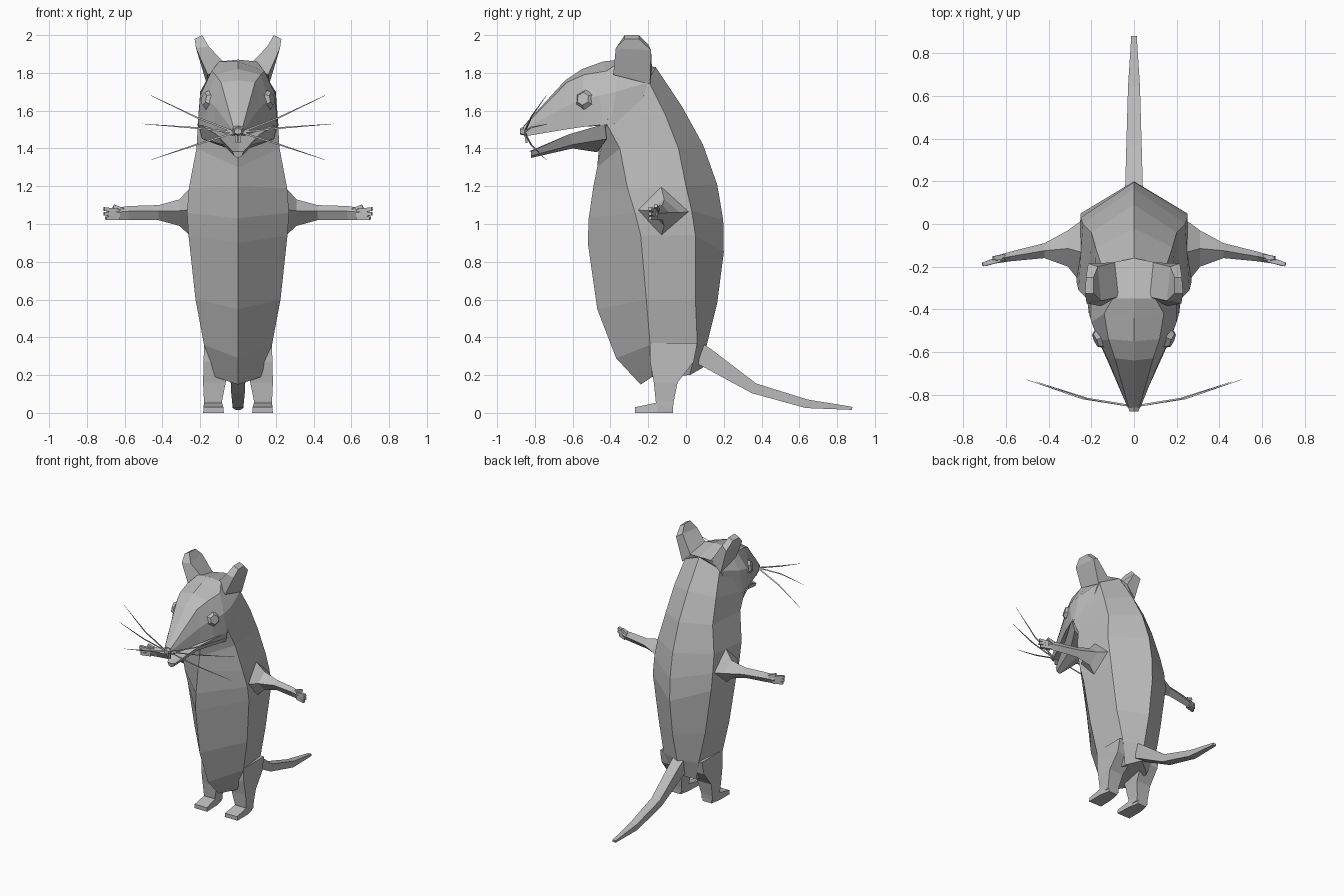
import bpy, bmesh, math
from mathutils import Vector, Matrix

fur = bpy.data.materials.new("grey_fur")
fur.diffuse_color = (0.5, 0.5, 0.5, 1)


def finish(name, bm):
    bmesh.ops.recalc_face_normals(bm, faces=bm.faces)
    me = bpy.data.meshes.new(name)
    bm.to_mesh(me)
    bm.free()
    me.materials.append(fur)
    ob = bpy.data.objects.new(name, me)
    bpy.context.collection.objects.link(ob)
    return ob


def loft(name, rings, side=1):
    """Skin a list of point rings and cap both ends."""
    bm = bmesh.new()
    vs = [[bm.verts.new((x * side, y, z)) for x, y, z in r] for r in rings]
    n = len(vs[0])
    for a, b in zip(vs, vs[1:]):
        for i in range(n):
            j = (i + 1) % n
            bm.faces.new((a[i], a[j], b[j], b[i]))
    bm.faces.new(vs[0])
    bm.faces.new(vs[-1])
    return finish(name, bm)


def whole(half):
    """Mirror a half ring whose first and last points lie on x = 0."""
    return half + [(-x, y, z) for x, y, z in half[-2:0:-1]]


def tube(name, path, side=1, n=4):
    """Path entries are (centre, half width, half height)."""
    pts = [Vector(p[0]) for p in path]
    rings = []
    for i, (c, w, h) in enumerate(path):
        d = (pts[min(i + 1, len(pts) - 1)] - pts[max(i - 1, 0)]).normalized()
        across = d.cross(Vector((0, 0, 1))).normalized()
        up = across.cross(d)
        k = math.sqrt(2) if n == 4 else 1
        ring = []
        for j in range(n):
            a = math.tau * (j + 0.5) / n
            ring.append(tuple(pts[i] + across * math.cos(a) * w * k + up * math.sin(a) * h * k))
        rings.append(ring)
    return loft(name, rings, side)


# Torso: belly ridge, front flank, back flank, spine
def torso(fy, fz, fx, sy, sz, bx, by, bz, ky, kz):
    return whole([(0, fy, fz), (fx, sy, sz), (bx, by, bz), (0, ky, kz)])


loft("torso", [
    torso(-.24, .15, .12, -.18, .19, .10, .02, .20, .09, .24),
    torso(-.37, .29, .18, -.19, .36, .15, .06, .36, .11, .36),
    torso(-.47, .55, .225, -.21, .60, .20, .05, .60, .165, .58),
    torso(-.52, .90, .262, -.24, .94, .25, .05, .94, .20, .85),
    torso(-.515, 1.03, .27, -.27, 1.06, .25, .03, 1.07, .197, 1.02),
    torso(-.49, 1.20, .26, -.31, 1.19, .24, 0, 1.20, .165, 1.21),
    torso(-.47, 1.30, .22, -.35, 1.40, .20, -.04, 1.40, .09, 1.42),
    torso(-.46, 1.42, .212, -.42, 1.53, .18, -.11, 1.58, -.02, 1.62),
    torso(-.40, 1.60, .19, -.38, 1.70, .15, -.20, 1.76, -.16, 1.83),
])

# Head: crown, brow, cheek, lip, palate
loft("head", [whole(h) for h in (
    [(0, -.16, 1.83), (.10, -.18, 1.82), (.16, -.20, 1.75), (.18, -.25, 1.60), (0, -.25, 1.50)],
    [(0, -.35, 1.87), (.10, -.35, 1.86), (.20, -.37, 1.70), (.214, -.40, 1.52), (0, -.42, 1.47)],
    [(0, -.44, 1.86), (.14, -.42, 1.81), (.20, -.46, 1.68), (.205, -.44, 1.525), (0, -.45, 1.52)],
    [(0, -.55, 1.82), (.12, -.54, 1.79), (.165, -.55, 1.66), (.17, -.54, 1.515), (0, -.54, 1.515)],
    [(0, -.64, 1.76), (.09, -.63, 1.75), (.12, -.64, 1.62), (.125, -.64, 1.50), (0, -.64, 1.50)],
    [(0, -.86, 1.52), (.025, -.86, 1.515), (.03, -.86, 1.50), (.03, -.85, 1.465), (0, -.85, 1.465)],
)])

# Lower jaw
loft("lower_jaw", [whole(h) for h in (
    [(0, -.38, 1.54), (.21, -.43, 1.53), (.19, -.42, 1.45), (0, -.47, 1.38)],
    [(0, -.60, 1.45), (.115, -.62, 1.475), (.08, -.60, 1.42), (0, -.60, 1.40)],
    [(0, -.83, 1.385), (.03, -.82, 1.385), (.02, -.82, 1.36), (0, -.82, 1.35)],
)])

# Nose
loft("nose", [whole(h) for h in (
    [(0, -.84, 1.525), (.035, -.84, 1.505), (.03, -.84, 1.47), (0, -.84, 1.465)],
    [(0, -.88, 1.505), (.02, -.88, 1.50), (.018, -.88, 1.48), (0, -.88, 1.475)],
)])

# Tail
tube("tail", [((0, .06, .32), .045, .055), ((0, .12, .285), .042, .05),
              ((0, .36, .13), .036, .028), ((0, .64, .048), .028, .023),
              ((0, .88, .024), .013, .008)])

for side, tag in ((1, "right"), (-1, "left")):
    # Ears
    loft(tag + "_ear", [
        [(.06, -.34, 1.84), (.09, -.18, 1.82), (.165, -.19, 1.74), (.16, -.385, 1.79)],
        [(.155, -.36, 1.94), (.17, -.20, 1.95), (.215, -.185, 1.92), (.222, -.372, 1.93)],
        [(.19, -.325, 2.0), (.19, -.25, 2.0), (.225, -.25, 1.98), (.23, -.325, 1.98)],
    ], side)

    # Eyes: six-sided discs set into the cheeks
    bm = bmesh.new()
    normal = Vector((.89, -.40, .2)).normalized()
    turn = normal.to_track_quat('Z', 'Y').to_matrix().to_4x4()
    bmesh.ops.create_cone(bm, cap_ends=True, segments=6, radius1=.058, radius2=.035, depth=.03,
                          matrix=Matrix.Translation((.168, -.54, 1.66)) @ turn)
    bmesh.ops.scale(bm, vec=(side, 1, 1), verts=bm.verts)
    finish(tag + "_eye", bm)

    # Arms: shoulder tapering to the wrist and palm
    def section(x, yb, yf, z0, z1):
        ym, zm = (yb + yf) / 2, (z0 + z1) / 2
        return [(x, yb, zm), (x, ym, z1), (x, yf, zm + .01), (x, ym, z0)]

    loft(tag + "_arm", [
        section(.22, .04, -.31, .92, 1.22),
        section(.255, .01, -.27, .94, 1.19),
        section(.31, -.03, -.20, .99, 1.13),
        section(.42, -.09, -.16, 1.02, 1.10),
        section(.58, -.13, -.175, 1.02, 1.095),
        section(.65, -.15, -.185, 1.02, 1.085),
    ], side)

    # Fingers
    for i, (start, end) in enumerate((
            ((.61, -.155, 1.07), (.66, -.16, 1.095)),
            ((.63, -.165, 1.065), (.71, -.19, 1.08)),
            ((.63, -.165, 1.05), (.71, -.19, 1.055)),
            ((.63, -.165, 1.035), (.70, -.19, 1.03)))):
        tube(f"{tag}_finger_{i + 1}", [(start, .014, .014), (end, .009, .009)], side)

    # Legs
    def box_ring(x0, x1, y0, y1, z):
        return [(x0, y0, z), (x1, y0, z), (x1, y1, z), (x0, y1, z)]

    loft(tag + "_leg", [
        box_ring(.085, .18, -.15, -.07, .02),
        box_ring(.085, .18, -.16, -.065, .06),
        box_ring(.065, .185, -.17, -.045, .16),
        box_ring(.04, .182, -.19, .04, .27),
        box_ring(.02, .18, -.19, .06, .37),
    ], side)

    # Feet
    loft(tag + "_foot", [
        [(.075, -.27, 0), (.185, -.27, 0), (.182, -.27, .03), (.078, -.27, .03)],
        [(.08, -.15, 0), (.185, -.15, 0), (.18, -.15, .055), (.085, -.15, .055)],
        [(.095, -.07, 0), (.17, -.07, 0), (.175, -.068, .05), (.09, -.068, .05)],
    ], side)

    # Whiskers
    for i, (mid, end) in enumerate((
            ((.22, -.82, 1.565), (.46, -.74, 1.68)),
            ((.24, -.82, 1.51), (.505, -.73, 1.53)),
            ((.22, -.82, 1.42), (.46, -.74, 1.34)))):
        tube(f"{tag}_whisker_{i + 1}",
             [((.015, -.855, 1.485), .006, .006), (mid, .005, .005), (end, .001, .001)], side, 3)

    # Front teeth
    loft(tag + "_tooth", [box_ring(.002, .016, -.855, -.84, 1.47),
                          box_ring(.002, .014, -.85, -.84, 1.43)], side)
